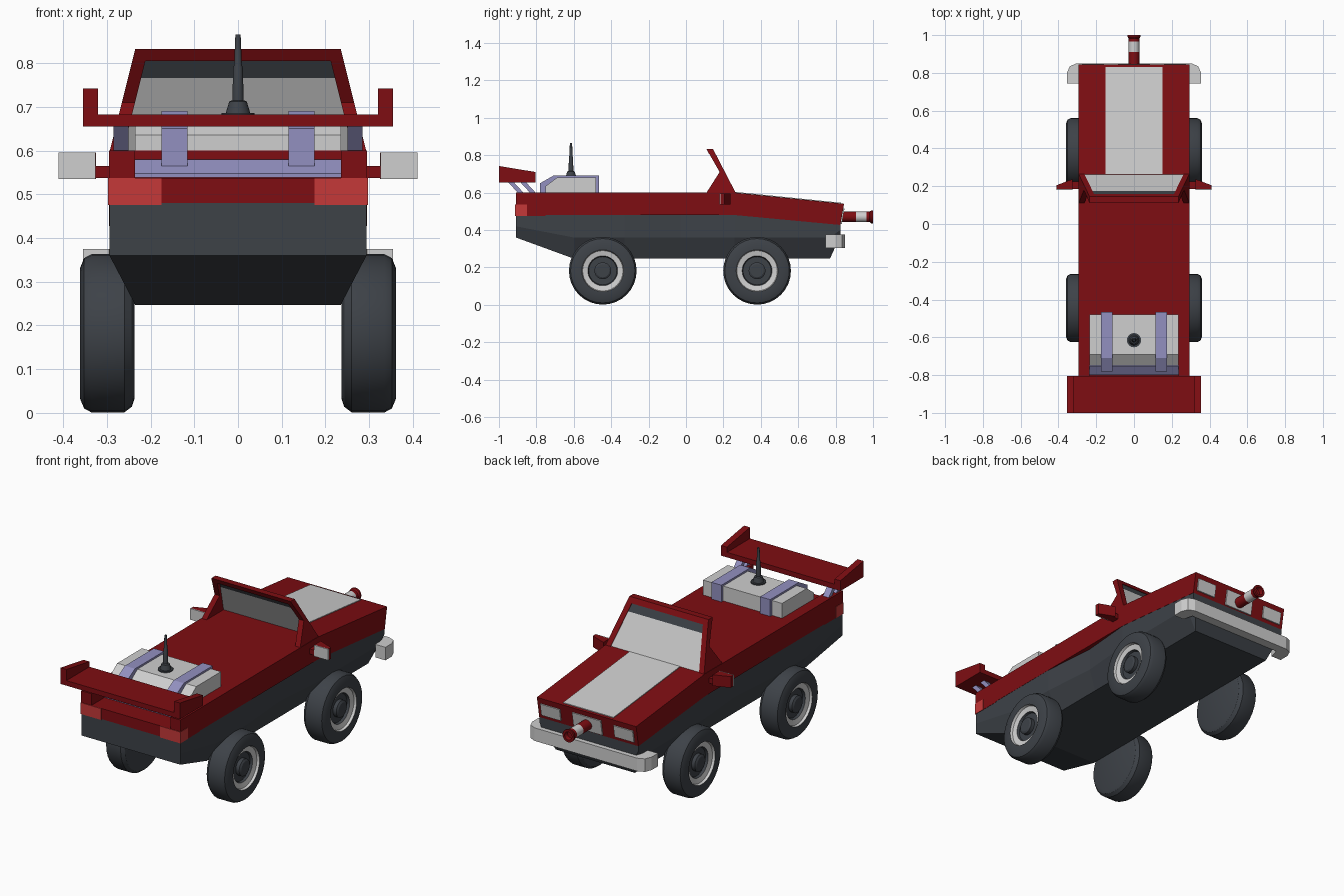
import bpy, bmesh, math
from mathutils import Vector

if "Cube" in bpy.data.objects:
    bpy.data.objects.remove(bpy.data.objects["Cube"])


def material(name, rgb):
    m = bpy.data.materials.new(name)
    m.diffuse_color = (*rgb, 1)
    m.use_nodes = True
    m.node_tree.nodes["Principled BSDF"].inputs["Base Color"].default_value = m.diffuse_color
    return m


RED = material("deep red", (0.21, 0.004, 0.006))
DARK = material("charcoal", (0.047, 0.054, 0.064))
WHITE = material("light grey", (0.62, 0.62, 0.62))
PURPLE = material("lavender", (0.29, 0.28, 0.53))
LAMP = material("lamp red", (0.56, 0.04, 0.04))


def finish(name, bm, mats, smooth=False):
    bmesh.ops.recalc_face_normals(bm, faces=bm.faces)
    me = bpy.data.meshes.new(name)
    bm.to_mesh(me)
    bm.free()
    ob = bpy.data.objects.new(name, me)
    bpy.context.collection.objects.link(ob)
    for m in mats:
        me.materials.append(m)
    if smooth:
        bpy.ops.object.select_all(action='DESELECT')
        ob.select_set(True)
        bpy.context.view_layer.objects.active = ob
        bpy.ops.object.shade_smooth_by_angle(angle=math.radians(30))
    return ob


def loft(name, rings, mat):
    """Join closed rings of points and cap both ends."""
    bm = bmesh.new()
    vs = [[bm.verts.new(p) for p in r] for r in rings]
    n = len(vs[0])
    for a, b in zip(vs, vs[1:]):
        for i in range(n):
            j = (i + 1) % n
            bm.faces.new((a[i], a[j], b[j], b[i]))
    bm.faces.new(vs[0])
    bm.faces.new(vs[-1])
    return finish(name, bm, [mat])


def prism(name, profile, x0, x1, mat):
    """Extrude a (y, z) profile across x; x0 and x1 may be functions of z."""
    f0 = x0 if callable(x0) else lambda z: x0
    f1 = x1 if callable(x1) else lambda z: x1
    return loft(name, [[(f(z), y, z) for y, z in profile] for f in (f0, f1)], mat)


def box(name, x, y, z, mat):
    return prism(name, [(y[0], z[0]), (y[1], z[0]), (y[1], z[1]), (y[0], z[1])], x[0], x[1], mat)


def lathe(name, profile, axis, origin, mats, bands=(), sides=32):
    """Revolve (distance, radius) points; bands gives the material of each segment."""
    bm = bmesh.new()
    d = Vector(axis)
    u = Vector((0, 0, 1)) if abs(d.z) < 0.5 else Vector((1, 0, 0))
    w = d.cross(u)
    o = Vector(origin)
    rings = []
    for t, r in profile:
        if r == 0:
            rings.append([bm.verts.new(o + d * t)] * sides)
        else:
            rings.append([bm.verts.new(o + d * t + r * (u * math.cos(a) + w * math.sin(a)))
                          for a in (2 * math.pi * i / sides for i in range(sides))])
    for k, (a, b) in enumerate(zip(rings, rings[1:])):
        for i in range(sides):
            j = (i + 1) % sides
            f = bm.faces.new(list(dict.fromkeys((a[i], a[j], b[j], b[i]))))
            f.material_index = bands[k] if k < len(bands) else 0
    return finish(name, bm, mats, True)


# Lower body: cross sections along y with pinched doors (y, half width, top, middle, bottom, bottom half width)
sections = [(-.91, .294, .48, .42, .36, .294), (-.60, .294, .48, .36, .247, .235),
            (-.33, .294, .48, .36, .247, .235), (-.03, .27, .48, .36, .247, .235),
            (.26, .294, .48, .36, .247, .235), (.77, .294, .435, .36, .247, .235),
            (.825, .294, .43, .40, .37, .28)]
loft("lower_body", [[(w, y, t), (w, y, m), (b, y, l), (-b, y, l), (-w, y, m), (-w, y, t)]
                    for y, w, t, m, l, b in sections], DARK)

# Upper body with a stepped tail
prism("upper_body", [(-.75, .6), (.26, .6), (.845, .54), (.825, .427), (.26, .48), (-.75, .48)], -.295, .295, RED)
box("tail_deck", (-.295, .295), (-.91, -.75), (.476, .537), RED)
for s, side in ((1, "right"), (-1, "left")):
    box(side + "_tail_rail", (s * .235, s * .295), (-.91, -.75), (.537, .6), RED)
    box(side + "_tail_light", (s * .175, s * .297), (-.913, -.85), (.476, .537), LAMP)


# Hood stripe and front lamps follow the sloping faces
def hood(y):
    return .6 - .06 * (y - .26) / .585


def nose(z):
    return .825 + .02 * (z - .427) / .113


prism("hood_stripe", [(.265, hood(.265)), (.83, hood(.83)), (.83, hood(.83) + .004), (.265, hood(.265) + .004)],
      -.15, .15, WHITE)


def nose_plate(name, x0, x1, z0, z1):
    prism(name, [(nose(z0), z0), (nose(z0) + .007, z0), (nose(z1) + .007, z1), (nose(z1), z1)], x0, x1, WHITE)


nose_plate("grille_panel", -.085, .085, .432, .515)
for s, side in ((1, "right"), (-1, "left")):
    nose_plate(side + "_headlight", s * .16, s * .275, .445, .51)

# Front bumper wrapping the corners
half = [(.295, .745), (.355, .745), (.355, .80), (.34, .835), (.305, .85)]
inner = [(.28, .80)]
plan = half + [(-x, y) for x, y in reversed(half)] + [(-x, y) for x, y in inner] + inner
loft("front_bumper", [[(x, y, z) for x, y in plan] for z in (.305, .375)], WHITE)

# Nose barrel
lathe("nose_barrel", [(.82, 0), (.82, .028), (.91, .028), (.965, .028), (.982, .028), (.99, .034), (1, .034),
                      (1, .022), (.98, .018), (.98, 0)],
      (0, 1, 0), (0, 0, .47), [RED, WHITE], (0, 0, 1), 16)


# Windscreen frame
def edge(z):
    return .293 - .058 * (z - .6) / .232


def slope(z):
    return .265 - .12 * (z - .6) / .232


for s, side in ((1, "right"), (-1, "left")):
    prism(side + "_windscreen_pillar", [(.11, .832), (.145, .832), (.265, .6), (.11, .6), (.18, .71)],
          lambda z: s * edge(z), lambda z: s * (edge(z) - .03), RED)
prism("windscreen_top_bar", [(slope(.805), .805), (.145, .832), (.11, .832), (slope(.805) - .035, .805)],
      lambda z: -edge(z), edge, RED)
for name, z0, z1, mat in (("windscreen_glass", .6, .766, WHITE), ("windscreen_tint_band", .766, .806, DARK)):
    prism(name, [(slope(z0) - .004, z0), (slope(z1) - .004, z1), (slope(z1) - .012, z1), (slope(z0) - .012, z0)],
          lambda z: .028 - edge(z), lambda z: edge(z) - .028, mat)

# Side mirrors
for s, side in ((1, "right"), (-1, "left")):
    box(side + "_mirror_arm", (s * .28, s * .33), (.185, .225), (.537, .565), RED)
    loft(side + "_mirror_housing",
         [[(s * x, .185, z0), (s * x, y, z0), (s * x, y, z1), (s * x, .185, z1)]
          for x, y, z0, z1 in ((.325, .238, .535, .595), (.41, .205, .535, .595))], RED)
    box(side + "_mirror_glass", (s * .326, s * .41), (.18, .186), (.535, .595), WHITE)

# Rear equipment pack with straps
prism("pack", [(-.75, .56), (-.75, .635), (-.69, .68), (-.48, .68), (-.48, .59)], -.235, .235, WHITE)
prism("pack_base", [(-.80, .538), (-.80, .547), (-.755, .58), (-.74, .58), (-.74, .538)], -.235, .235, PURPLE)
for s, side in ((1, "right"), (-1, "left")):
    prism(side + "_pack_strap", [(-.78, .565), (-.78, .65), (-.71, .69), (-.465, .69), (-.465, .59)],
          s * .115, s * .175, PURPLE)

# Antenna
lathe("antenna", [(.675, 0), (.675, .038), (.686, .038), (.686, .028), (.712, .02), (.715, .013), (.79, .011),
                  (.795, .009), (.865, .006), (.865, 0)], (0, 0, 1), (0, -.615, 0), [DARK], sides=16)

# Rear wing on slanted struts
box("rear_wing", (-.354, .354), (-1, -.805), (.655, .682), RED)
for s, side in ((1, "right"), (-1, "left")):
    prism(side + "_wing_end_plate", [(-1, .655), (-1, .742), (-.805, .71), (-.805, .655)], s * .32, s * .355, RED)
    for i, y in enumerate((-.955, -.89)):
        prism(f"{side}_wing_strut_{i + 1}", [(y, .66), (y + .03, .66), (y + .09, .595), (y + .06, .595)],
              s * .25, s * .285, PURPLE)

# Wheels: chunky tyre, pale rim ring, dark hub
wheel = [(.237, 0), (.237, .15), (.243, .168), (.26, .181), (.335, .181), (.352, .172), (.361, .15), (.361, .112),
         (.348, .108), (.342, .08), (.33, .075), (.33, .045), (.35, .045), (.356, .035), (.356, 0)]
for s, side in ((1, "right"), (-1, "left")):
    for y, end in ((-.445, "rear"), (.38, "front")):
        lathe(f"{end}_{side}_wheel", wheel, (s, 0, 0), (0, y, .182), [DARK, WHITE],
              [1 if k in (7, 8) else 0 for k in range(14)])
